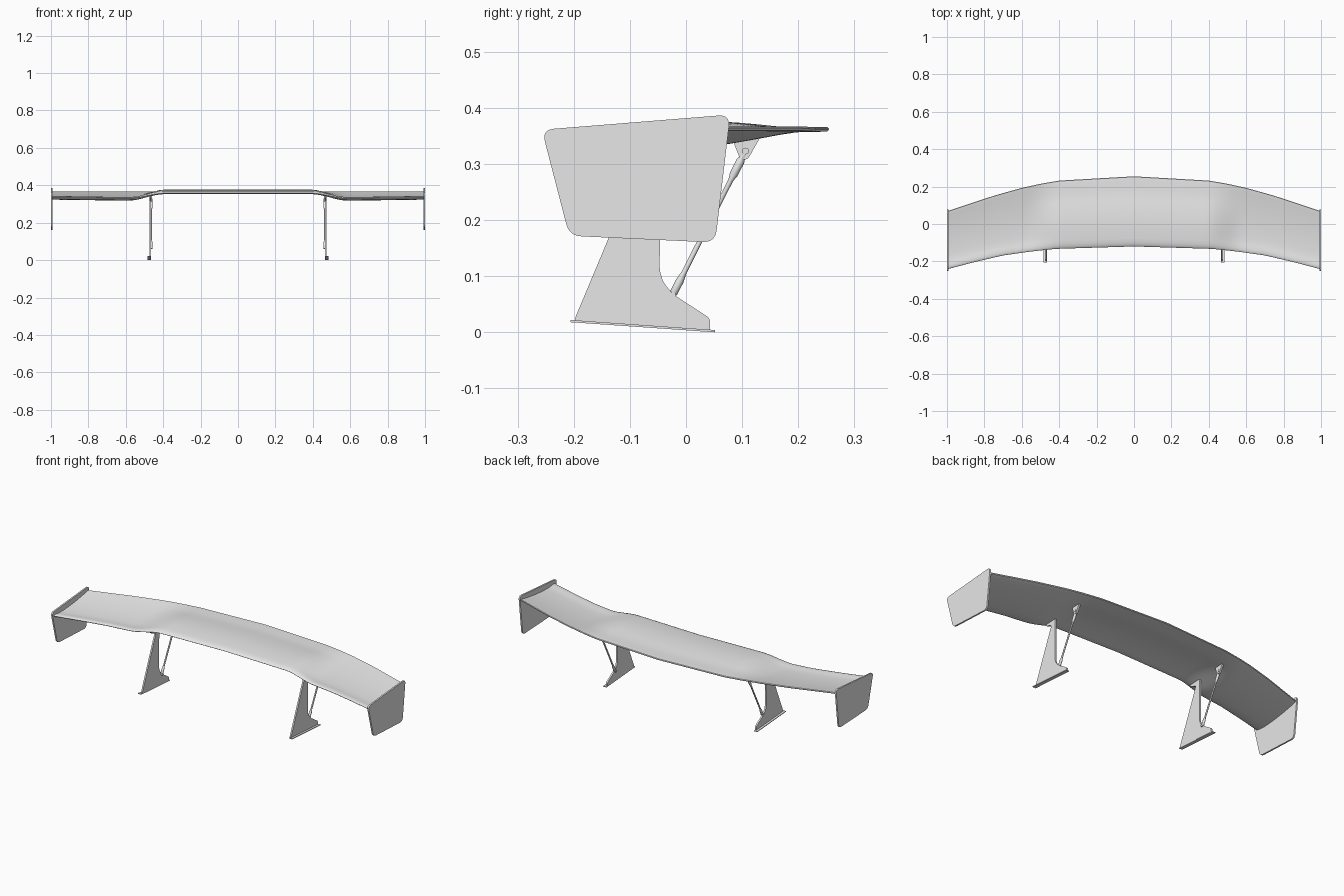
import bpy, bmesh, math
from mathutils import Vector

if "Cube" in bpy.data.objects:
    bpy.data.objects.remove(bpy.data.objects["Cube"])

grey = bpy.data.materials.new("light_grey")
grey.use_nodes = True
colour = (0.8, 0.8, 0.8, 1)
grey.diffuse_color = colour
grey.node_tree.nodes["Principled BSDF"].inputs["Base Color"].default_value = colour


def finish(name, bm, mirror=True, smooth=True):
    bmesh.ops.recalc_face_normals(bm, faces=bm.faces)
    me = bpy.data.meshes.new(name)
    bm.to_mesh(me)
    bm.free()
    me.materials.append(grey)
    ob = bpy.data.objects.new(name, me)
    bpy.context.collection.objects.link(ob)
    if mirror:
        mod = ob.modifiers.new("mirror", "MIRROR")
        mod.use_mirror_merge = False
    if smooth:
        bpy.ops.object.select_all(action="DESELECT")
        ob.select_set(True)
        bpy.context.view_layer.objects.active = ob
        bpy.ops.object.shade_smooth_by_angle(angle=math.radians(35))
    return ob


def rounded(pts, radius, steps=5):
    """Round each corner of a closed (y, z) outline."""
    out = []
    for i, p in enumerate(pts):
        p, a, b = Vector(p), Vector(pts[i - 1]), Vector(pts[(i + 1) % len(pts)])
        s = p + (a - p).normalized() * min(radius, (a - p).length * 0.45)
        e = p + (b - p).normalized() * min(radius, (b - p).length * 0.45)
        for k in range(steps + 1):
            t = k / steps
            out.append(s * (1 - t) ** 2 + p * 2 * t * (1 - t) + e * t * t)
    return out


def plate(name, pts, x0, x1):
    """Extrude a (y, z) outline along x."""
    bm = bmesh.new()
    face = bm.faces.new([bm.verts.new((x0, p[0], p[1])) for p in pts])
    ext = bmesh.ops.extrude_face_region(bm, geom=[face])["geom"]
    bmesh.ops.translate(bm, vec=(x1 - x0, 0, 0),
                        verts=[v for v in ext if isinstance(v, bmesh.types.BMVert)])
    return finish(name, bm)


def rod(name, a, b, stations, sides=12):
    """Turned rod from a to b; stations are (fraction, radius)."""
    a, b = Vector(a), Vector(b)
    q = (b - a).to_track_quat("Z", "Y")
    bm = bmesh.new()
    rings = []
    for t, r in stations:
        rings.append([bm.verts.new(a.lerp(b, t) + q @ Vector(
            (r * math.cos(k * math.tau / sides), r * math.sin(k * math.tau / sides), 0)))
            for k in range(sides)])
    for r0, r1 in zip(rings, rings[1:]):
        for k in range(sides):
            j = (k + 1) % sides
            bm.faces.new((r0[k], r0[j], r1[j], r1[k]))
    bm.faces.new(rings[0])
    bm.faces.new(rings[-1])
    return finish(name, bm)


def lerp_table(table, x):
    for (x0, y0), (x1, y1) in zip(table, table[1:]):
        if x <= x1:
            return y0 + (y1 - y0) * (x - x0) / (x1 - x0)
    return table[-1][1]


# Wing: swept blade, raised and flat in the middle, cupped toward the tips
LEAD = [(0, -0.12), (0.42, -0.133), (0.55, -0.147), (0.7, -0.168), (0.85, -0.203), (1, -0.242)]
TRAIL = [(0, 0.255), (0.4, 0.232), (0.5, 0.215), (0.6, 0.193), (0.75, 0.151), (1, 0.068)]


def camber(x, t):
    k = min(max((x - 0.39) / 0.19, 0), 1)
    k = k * k * (3 - 2 * k)
    middle = 0.358 + 0.010 * math.sin(math.pi * min(t * 1.3, 1)) + 0.004 * t
    tip = 0.326 + 0.038 * max((t - 0.15) / 0.85, 0) ** 1.7 + 0.006 * max(1 - t / 0.15, 0)
    tip += 0.006 * max((x - 0.65) / 0.35, 0) * (1 - t)
    return middle + (tip - middle) * k


def section(x, n=18):
    ax = abs(x)
    y0, y1 = lerp_table(LEAD, ax), lerp_table(TRAIL, ax)
    top, bottom = [], []
    for i in range(n + 1):
        t = (1 - math.cos(math.pi * i / n)) / 2
        half = 0.0085 * min(1, math.sqrt(t / 0.06)) * (1 - 0.5 * t) * min(1, math.sqrt((1 - t) / 0.01))
        y, z = y0 + (y1 - y0) * t, camber(ax, t)
        top.append((x, y, z + half))
        bottom.append((x, y, z - half))
    return top + bottom[-2:0:-1]


bm = bmesh.new()
count = 80
rings = [[bm.verts.new(p) for p in section(-0.993 + 1.986 * i / count)] for i in range(count + 1)]
for r0, r1 in zip(rings, rings[1:]):
    for k in range(len(r0)):
        j = (k + 1) % len(r0)
        bm.faces.new((r0[k], r0[j], r1[j], r1[k]))
bm.faces.new(rings[0])
bm.faces.new(rings[-1])
finish("wing", bm, mirror=False)

# End plates
end_outline = [(-0.257, 0.361), (0.079, 0.388), (0.052, 0.16), (-0.208, 0.172)]
plate("end_plate", rounded(end_outline, 0.022), 0.991, 1.0)

# Uprights with their curved rear cut-out
upright = [(-0.2, 0.02), (0.043, 0.002), (0.043, 0.025), (-0.022, 0.067), (-0.04, 0.088),
           (-0.047, 0.11), (-0.045, 0.345), (-0.12, 0.35), (-0.118, 0.333), (-0.075, 0.318)]
plate("upright", rounded(upright, 0.008, 3), 0.464, 0.473)

# Foot flanges
plate("foot", [(-0.206, 0.018), (0.052, 0), (0.052, 0.004), (-0.206, 0.022)], 0.465, 0.485)

# Diagonal struts with thicker end fittings
low, high = (0.464, -0.024, 0.066), (0.464, 0.106, 0.323)
rod("strut", low, high, [(0, 0.005), (0.02, 0.007), (0.1, 0.007), (0.16, 0.0045), (0.8, 0.0045),
                         (0.84, 0.0075), (0.93, 0.0075), (0.95, 0.006), (1, 0.006)])
# Strut brackets under the wing and pivot pins
plate("strut_bracket", rounded([(0.08, 0.35), (0.135, 0.352), (0.11, 0.308), (0.097, 0.308)], 0.006), 0.459, 0.469)
for label, end in (("lower_pin", low), ("upper_pin", high)):
    rod(label, Vector(end) - Vector((0.008, 0, 0)), Vector(end) + Vector((0.008, 0, 0)),
        [(0, 0.006), (1, 0.006)])
